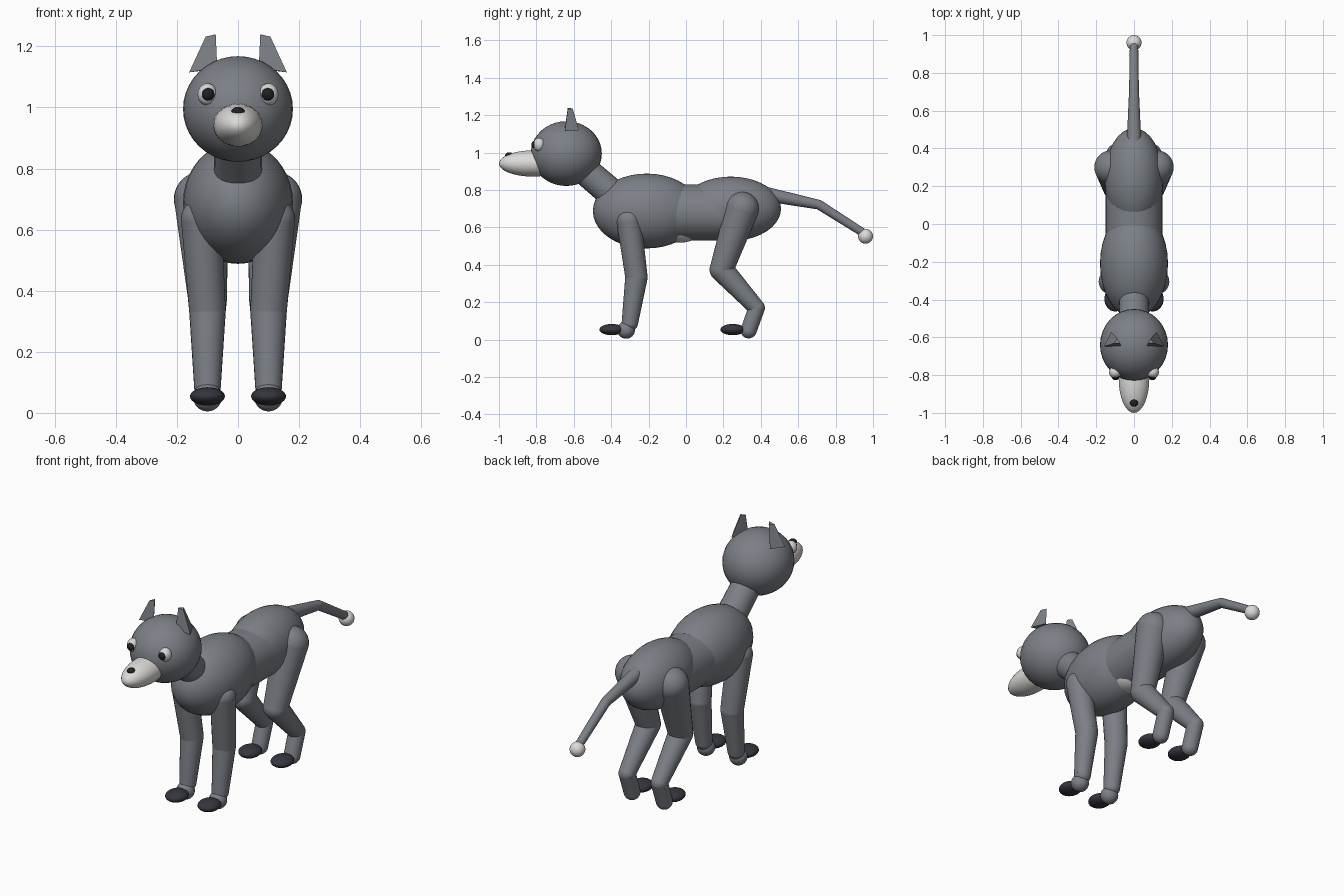
import bpy, bmesh, math
from mathutils import Vector, Matrix

cube = bpy.data.objects.get("Cube")
if cube:
    bpy.data.objects.remove(cube, do_unlink=True)


def material(name, rgb):
    m = bpy.data.materials.new(name)
    m.use_nodes = True
    m.diffuse_color = (*rgb, 1)
    m.node_tree.nodes["Principled BSDF"].inputs["Base Color"].default_value = (*rgb, 1)
    return m


grey = material("grey fur", (0.2, 0.215, 0.24))
pale = material("pale fur", (0.72, 0.71, 0.69))
white = material("eye white", (0.68, 0.68, 0.68))
dark = material("dark paw", (0.036, 0.036, 0.05))
black = material("black", (0.015, 0.015, 0.018))


def finish(name, bm, mat, location, smooth=True):
    bmesh.ops.recalc_face_normals(bm, faces=bm.faces)
    mesh = bpy.data.meshes.new(name)
    bm.to_mesh(mesh)
    bm.free()
    mesh.materials.append(mat)
    ob = bpy.data.objects.new(name, mesh)
    ob.location = location
    bpy.context.collection.objects.link(ob)
    if smooth:
        bpy.ops.object.select_all(action='DESELECT')
        ob.select_set(True)
        bpy.context.view_layer.objects.active = ob
        bpy.ops.object.shade_smooth_by_angle(angle=math.radians(40))
    return ob


def ellipsoid(name, center, radii, mat, tilt=0):
    bm = bmesh.new()
    bmesh.ops.create_uvsphere(bm, u_segments=32, v_segments=20, radius=1)
    bmesh.ops.scale(bm, vec=radii, verts=bm.verts)
    bmesh.ops.rotate(bm, matrix=Matrix.Rotation(tilt, 3, 'X'), verts=bm.verts)
    return finish(name, bm, mat, center)


def ball(name, center, r, mat):
    return ellipsoid(name, center, (r, r, r), mat)


def limb(name, start, end, r1, r2, mat=grey):
    """Tapered cylinder running between two points."""
    a, b = Vector(start), Vector(end)
    bm = bmesh.new()
    bmesh.ops.create_cone(bm, cap_ends=True, segments=24, radius1=r1, radius2=r2,
                          depth=(b - a).length)
    turn = Vector((0, 0, 1)).rotation_difference(b - a).to_matrix()
    bmesh.ops.rotate(bm, matrix=turn, verts=bm.verts)
    return finish(name, bm, mat, (a + b) / 2)


def leg(name, joints):
    """Chain of tapered limbs with a ball at each joint; joints are (point, radius)."""
    for i, (p, r) in enumerate(joints):
        ball(f"{name}_joint_{i}", p, r, grey)
        if i:
            q, rq = joints[i - 1]
            limb(f"{name}_segment_{i}", q, p, rq, r)


def ear(name, s):
    # Three-sided ear leaning towards the middle, cut blunt at the tip
    base = [(0.16, -0.648, 1.115), (0.068, -0.648, 1.13), (0.12, -0.572, 1.12)]
    tip = [(0.106, -0.632, 1.232), (0.073, -0.632, 1.24), (0.088, -0.606, 1.236)]
    bm = bmesh.new()
    low, top = [[bm.verts.new((s * x, y, z)) for x, y, z in ring] for ring in (base, tip)]
    bm.faces.new(low)
    bm.faces.new(top)
    for i in range(3):
        j = (i + 1) % 3
        bm.faces.new((low[i], low[j], top[j], top[i]))
    return finish(name, bm, grey, (0, 0, 0), smooth=False)


# Body
ellipsoid("chest", (0, -0.21, 0.688), (0.18, 0.288, 0.2), grey)
limb("waist", (0, -0.1, 0.68), (0, 0.2, 0.68), 0.15, 0.15)
ellipsoid("hips", (0, 0.24, 0.7), (0.155, 0.268, 0.172), grey)
ellipsoid("belly", (0, -0.03, 0.6), (0.1, 0.12, 0.081), pale)
limb("neck", (0, -0.3, 0.7), (0, -0.6, 0.955), 0.08, 0.076)

# Head
ellipsoid("head", (0, -0.64, 0.995), (0.18, 0.19, 0.173), grey)
ellipsoid("muzzle", (0, -0.82, 0.942), (0.081, 0.18, 0.07), pale)
ellipsoid("nose", (0, -0.945, 0.985), (0.022, 0.022, 0.017), black)

# Tail
limb("tail_base", (0, 0.42, 0.78), (0, 0.71, 0.722), 0.039, 0.026)
ball("tail_bend", (0, 0.71, 0.722), 0.026, grey)
limb("tail_end", (0, 0.71, 0.722), (0, 0.95, 0.57), 0.026, 0.022)
ball("tail_tip", (0, 0.96, 0.553), 0.04, pale)

# Paired parts
for side, s in (("left", 1), ("right", -1)):
    ear(f"{side}_ear", s)
    ellipsoid(f"{side}_eye", (s * 0.1, -0.785, 1.043), (0.032, 0.032, 0.036), white)
    ball(f"{side}_pupil", (s * 0.098, -0.806, 1.043), 0.021, black)

    leg(f"{side}_front_leg", [
        ((s * 0.12, -0.305, 0.635), 0.067),
        ((s * 0.1, -0.265, 0.335), 0.06),
        ((s * 0.1, -0.3, 0.09), 0.044)])
    ball(f"{side}_front_ankle", (s * 0.1, -0.32, 0.052), 0.047, grey)
    ellipsoid(f"{side}_front_paw", (s * 0.1, -0.397, 0.054), (0.057, 0.066, 0.03), dark)

    leg(f"{side}_hind_leg", [
        ((s * 0.12, 0.3, 0.7), 0.09),
        ((s * 0.1, 0.19, 0.375), 0.064),
        ((s * 0.1, 0.378, 0.17), 0.044),
        ((s * 0.1, 0.335, 0.05), 0.043)])
    ellipsoid(f"{side}_hind_paw", (s * 0.1, 0.25, 0.054), (0.057, 0.066, 0.03), dark)
